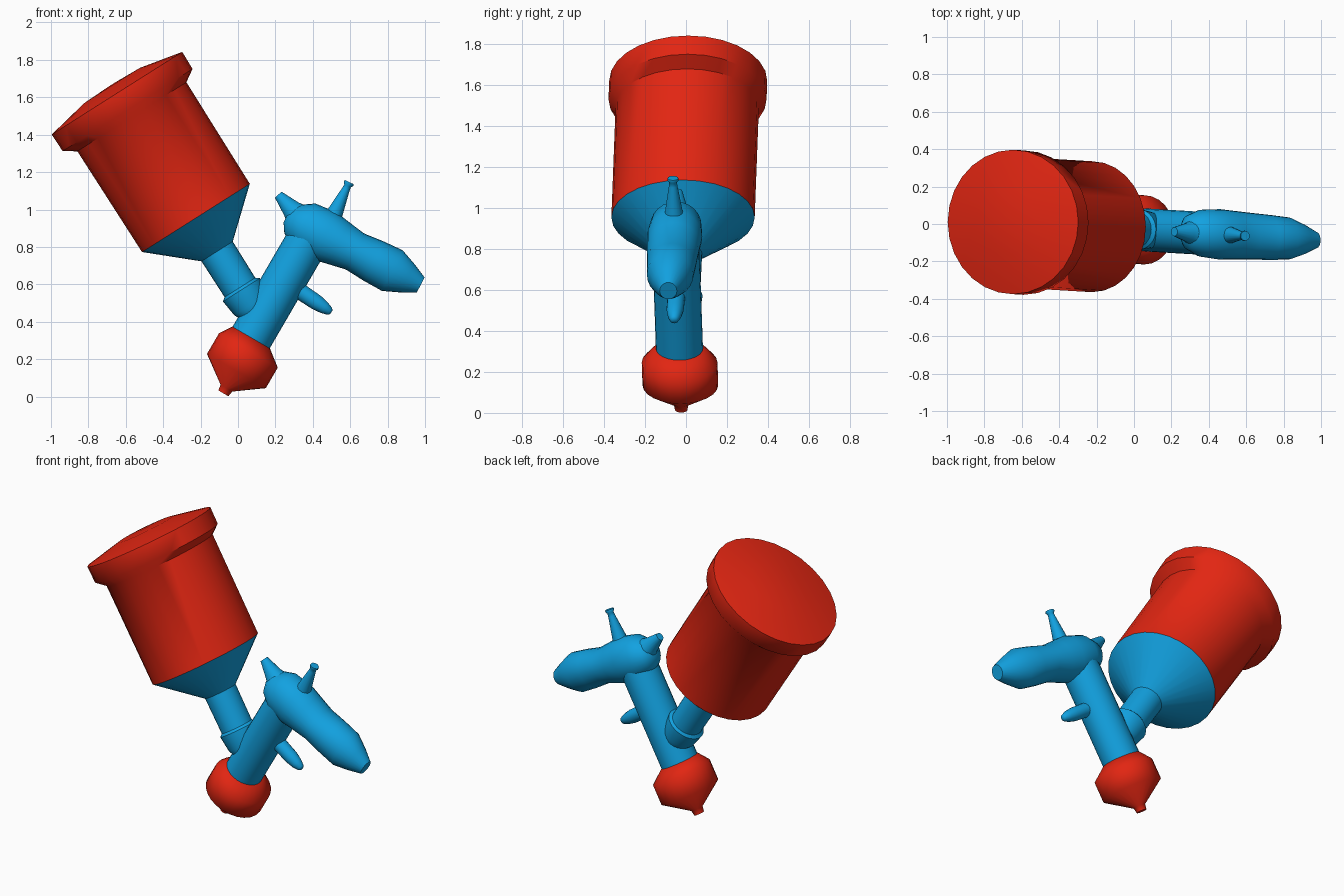
import bpy, bmesh, math
from mathutils import Vector

if "Cube" in bpy.data.objects:
    bpy.data.objects.remove(bpy.data.objects["Cube"])


def material(name, rgb):
    m = bpy.data.materials.new(name)
    m.diffuse_color = (*rgb, 1)
    m.use_nodes = True
    m.node_tree.nodes["Principled BSDF"].inputs["Base Color"].default_value = m.diffuse_color
    return m


RED = material("red plastic", (0.76, 0.019, 0.006))
BLUE = material("blue metal", (0.006, 0.36, 0.75))


def depth(x):
    # the tool is turned slightly about z
    return -0.028 - 0.06 * x


def turned(name, mat, origin, axis, stations, segments=24, angle=50):
    """Closed turned body in the xz plane.
    stations: (distance along axis, sideways offset, in-plane radius, y radius)"""
    a = Vector((axis[0], 0, axis[1])).normalized()
    p = Vector((a.z, 0, -a.x))
    o = Vector((origin[0], 0, origin[1]))
    bm = bmesh.new()
    rings = []
    for t, off, r, ry in stations:
        c = o + a * t + p * off
        c.y = depth(c.x)
        ring = []
        for i in range(segments):
            th = 2 * math.pi * i / segments
            ring.append(bm.verts.new(c + p * r * math.cos(th) + Vector((0, ry * math.sin(th), 0))))
        rings.append(ring)
    for lo, hi in zip(rings, rings[1:]):
        for i in range(segments):
            j = (i + 1) % segments
            bm.faces.new((lo[i], lo[j], hi[j], hi[i]))
    bm.faces.new(rings[0][::-1])
    bm.faces.new(rings[-1])
    bmesh.ops.recalc_face_normals(bm, faces=bm.faces[:])
    me = bpy.data.meshes.new(name)
    bm.to_mesh(me)
    bm.free()
    me.materials.append(mat)
    ob = bpy.data.objects.new(name, me)
    bpy.context.collection.objects.link(ob)
    bpy.ops.object.select_all(action='DESELECT')
    ob.select_set(True)
    bpy.context.view_layer.objects.active = ob
    bpy.ops.object.shade_smooth_by_angle(angle=math.radians(angle))
    return ob


def plain(*pairs):
    return [(t, 0, r, r) for t, r in pairs]


# paint cup with wide domed lid
CUP, CUP_AXIS = (-0.225, 0.955), (-0.535, 0.845)
turned("paint_cup", RED, CUP, CUP_AXIS, [
    (0, 0, 0.341, 0.35), (0.64, 0, 0.345, 0.35), (0.683, 0, 0.411, 0.386),
    (0.789, 0, 0.413, 0.386), (0.838, 0, 0.177, 0.177), (0.843, 0, 0.02, 0.02)], 28)

# funnel and neck leading to the barrel
turned("cup_funnel", BLUE, CUP, CUP_AXIS, [
    (-0.58, 0, 0.09, 0.09), (-0.55, 0, 0.105, 0.10), (-0.455, 0, 0.117, 0.11),
    (-0.44, 0, 0.097, 0.098), (-0.212, 0, 0.099, 0.1), (0, 0, 0.341, 0.35)], 28, 35)

# barrel
BARREL, BARREL_AXIS = (0.07, 0.315), (0.503, 0.864)
turned("barrel", BLUE, BARREL, BARREL_AXIS, plain((-0.02, 0.115), (0.68, 0.115)))

# air cap and nozzle tip
turned("air_cap", RED, (0.089, 0.304), BARREL_AXIS, [
    (-0.332, 0, 0.031, 0.031), (-0.3, 0, 0.036, 0.036), (-0.194, 0, 0.182, 0.185),
    (-0.067, 0, 0.182, 0.185), (0, -0.022, 0.117, 0.118)], 24, 60)

# grip with rounded head, bulging near the end
turned("grip", BLUE, (0.46, 0.86), (0.89, -0.455), [
    (-0.225, 0, 0.035, 0.04), (-0.195, 0, 0.085, 0.09), (-0.12, 0, 0.132, 0.125),
    (0, 0, 0.142, 0.135), (0.09, 0, 0.125, 0.13), (0.185, 0, 0.108, 0.125),
    (0.3, 0, 0.118, 0.12), (0.41, 0, 0.122, 0.113), (0.5, 0, 0.085, 0.08),
    (0.58, 0, 0.046, 0.042)], 24, 60)

# adjusting knob behind the head
turned("adjusting_knob", BLUE, (0.32, 0.965), (-0.68, 0.74),
       plain((0, 0.075), (0.05, 0.052), (0.155, 0.024)), 16)

# air inlet stem with flange
turned("air_inlet", BLUE, (0.48, 0.9), (0.42, 0.9),
       plain((0, 0.055), (0.08, 0.045), (0.23, 0.021), (0.25, 0.019),
             (0.262, 0.028), (0.272, 0.026)), 16)

# trigger
turned("trigger", BLUE, (0.32, 0.57), (0.82, -0.55),
       plain((0, 0.045), (0.06, 0.043), (0.12, 0.042), (0.17, 0.034), (0.205, 0.022), (0.215, 0.012)), 16, 60)
